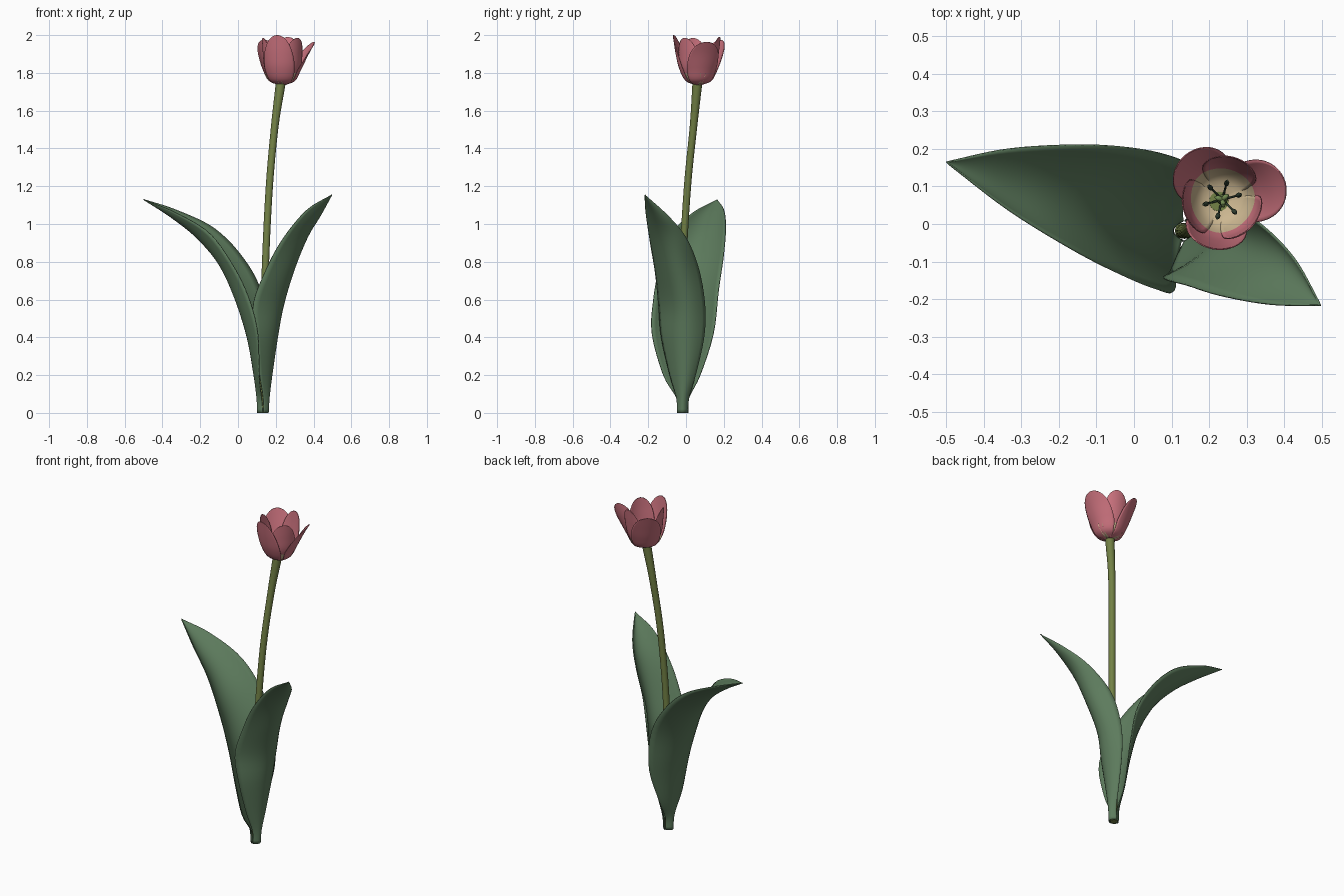
import bpy, bmesh, math
from mathutils import Vector

if "Cube" in bpy.data.objects:
    bpy.data.objects.remove(bpy.data.objects["Cube"])


def material(name, rgb):
    m = bpy.data.materials.new(name)
    m.diffuse_color = (*rgb, 1)
    m.use_nodes = True
    m.node_tree.nodes["Principled BSDF"].inputs["Base Color"].default_value = m.diffuse_color
    return m


PINK = material("petal pink", (0.60, 0.17, 0.21))
CREAM = material("petal base cream", (0.60, 0.47, 0.28))
LEAF = material("leaf green", (0.11, 0.20, 0.11))
STEM = material("stem green", (0.17, 0.22, 0.06))
PISTIL = material("pistil green", (0.16, 0.25, 0.08))
DARK = material("stamen dark", (0.03, 0.05, 0.03))


def spline(pts, t):
    """Catmull-Rom through pts, t in 0..1."""
    n = len(pts) - 1
    i = min(int(t * n), n - 1)
    f = t * n - i
    b, c = pts[i], pts[i + 1]
    a = pts[i - 1] if i > 0 else b * 2 - c
    d = pts[i + 2] if i + 2 <= n else c * 2 - b
    return (b * 2 + (c - a) * f + (a * 2 - b * 5 + c * 4 - d) * f * f
            + (b * 3 - a - c * 3 + d) * f ** 3) / 2


def sheet(name, rows, mats, closed=False, thickness=0, offset=0, mat_rule=None):
    """Smooth grid surface through rows of points."""
    bm = bmesh.new()
    vs = [[bm.verts.new(p) for p in row] for row in rows]
    cols = len(rows[0])
    for i in range(len(rows) - 1):
        for j in range(cols if closed else cols - 1):
            k = (j + 1) % cols
            f = bm.faces.new((vs[i][j], vs[i][k], vs[i + 1][k], vs[i + 1][j]))
            f.smooth = True
            if mat_rule:
                f.material_index = mat_rule(i / (len(rows) - 1))
    bmesh.ops.remove_doubles(bm, verts=bm.verts, dist=0.0003)
    me = bpy.data.meshes.new(name)
    bm.to_mesh(me)
    bm.free()
    ob = bpy.data.objects.new(name, me)
    bpy.context.collection.objects.link(ob)
    for m in mats:
        me.materials.append(m)
    if thickness:
        s = ob.modifiers.new("thickness", 'SOLIDIFY')
        s.thickness, s.offset = thickness, offset
        if mat_rule:
            s.material_offset = 1
    return ob


def tube(name, path, radii, mat, steps=30, sides=16):
    """Round tube along a path, closed at both ends."""
    pts = [Vector(p) for p in path]
    rad = [Vector((r, 0, 0)) for r in radii]
    rows = []
    for i in range(steps + 1):
        t = i / steps
        p, r = spline(pts, t), spline(rad, t).x
        d = (spline(pts, min(1, t + .01)) - spline(pts, max(0, t - .01))).normalized()
        u = Vector((0, 1, 0)).cross(d).normalized()
        v = d.cross(u)
        rows.append([p + (u * math.cos(a) + v * math.sin(a)) * r
                     for a in (2 * math.pi * j / sides for j in range(sides))])
    rows = [[spline(pts, 0)] * sides] + rows + [[spline(pts, 1)] * sides]
    ob = sheet(name, rows, [mat], closed=True)
    bpy.context.view_layer.objects.active = ob
    ob.select_set(True)
    bpy.ops.object.shade_smooth_by_angle(angle=math.radians(50))
    ob.select_set(False)
    return ob


# Stem
tube("stem", [(.13, -.018, 0), (.137, -.018, .4), (.146, -.015, .8), (.166, .008, 1.2),
              (.195, .04, 1.52), (.226, .06, 1.745)],
     [.021, .021, .019, .019, .02, .026], STEM)


# Leaves: each station is front edge, midrib, back edge
def leaf(name, stations, tip):
    cols = [[Vector(s[k:k + 3]) for s in stations] + [Vector(tip)] for k in (0, 3, 6)]
    rows = []
    for i in range(41):
        t = 1 - (1 - i / 40) ** 1.3
        f, m, b = (spline(c, t) for c in cols)
        c = m * 2 - (f + b) / 2
        rows.append([f * (1 - u) ** 2 + c * 2 * u * (1 - u) + b * u * u
                     for u in (j / 16 for j in range(17))])
    sheet(name, rows, [LEAF], thickness=.005)


leaf("left_leaf", [
    (.132, -.046, 0, .104, -.018, 0, .132, .010, 0),
    (.125, -.050, .08, .100, -.018, .08, .130, .015, .08),
    (.112, -.120, .20, .085, -.018, .20, .130, .075, .20),
    (.105, -.180, .42, .050, -.010, .40, .150, .145, .42),
    (.060, -.172, .60, -.015, .005, .61, .120, .172, .65),
    (-.02, -.140, .77, -.100, .040, .79, .020, .198, .83),
    (-.15, -.075, .95, -.220, .080, .93, -.13, .210, .98),
    (-.33, .035, 1.06, -.360, .115, 1.04, -.33, .20, 1.075)], (-.5, .165, 1.13))
leaf("right_leaf", [
    (.135, -.046, 0, .160, -.018, 0, .135, .010, 0),
    (.133, -.050, .08, .165, -.018, .08, .140, .015, .08),
    (.115, -.085, .20, .178, -.018, .20, .150, .050, .20),
    (.095, -.130, .40, .205, -.025, .40, .165, .095, .40),
    (.080, -.145, .57, .235, -.030, .57, .180, .100, .57),
    (.140, -.162, .74, .295, -.060, .76, .225, .068, .76),
    (.230, -.190, .91, .360, -.100, .93, .330, .005, .92),
    (.360, -.213, 1.07, .425, -.155, 1.045, .425, -.09, 1.04)], (.497, -.217, 1.155))

# Flower
BASE = Vector((.235, .065, 1.735))


def petal(name, angle, tip_r, tip_h, half_w, bulge, inner):
    a = math.radians(angle)
    rd, tg = Vector((math.cos(a), math.sin(a), 0)), Vector((-math.sin(a), math.cos(a), 0))
    prof = [Vector((r, h, 0)) for r, h in (
        (.008, .0), (.066 * bulge, .022), (.1 * bulge, .085),
        ((.1 * bulge + tip_r) / 2 + .002, .165), (tip_r, tip_h))]
    rows = []
    for i in range(25):
        t = 1 - (1 - i / 24) ** 1.6
        r, h, _ = spline(prof, t)
        k = min(1, t / .55)
        w = half_w * (.2 + .8 * math.sin(k * math.pi / 2))
        w *= math.sqrt(max(0, 1 - max(0, (t - .55) / .45) ** 2.2))
        cup = r * 1.05 + .012
        rows.append([BASE + rd * (r - cup * (1 - math.cos(s / cup)))
                     + tg * cup * math.sin(s / cup) + Vector((0, 0, h))
                     for s in (w * (j / 7 - 1) for j in range(15))])
    low = 2 if inner else 1      # slot 1 turns cream on the inside only
    sheet(name, rows, [PINK, PINK, CREAM], thickness=.003, offset=-1,
          mat_rule=lambda t: low if t < .27 else 0)


for n, (ang, r, h) in enumerate([(15, .175, .228), (130, .155, .24), (258, .135, .265)]):
    petal(f"outer_petal_{n + 1}", ang, r, h, .09, 1.0, False)
for n, (ang, r, h) in enumerate([(75, .118, .255), (195, .108, .25), (318, .108, .25)]):
    petal(f"inner_petal_{n + 1}", ang, r, h, .08, .93, True)

# Pistil with three-lobed stigma
tube("pistil", [BASE, BASE + Vector((0, 0, .05)), BASE + Vector((0, 0, .1))],
     [.013, .014, .009], PISTIL, 8, 12)
for k in range(3):
    a = math.radians(120 * k + 40)
    d = Vector((math.cos(a), math.sin(a), 0))
    top = BASE + Vector((0, 0, .1))
    tube(f"stigma_lobe_{k + 1}", [top, top + d * .012 + Vector((0, 0, .005)), top + d * .02],
         [.006, .007, .003], PISTIL, 6, 8)

# Stamens: thin filament with a thicker anther
for k in range(6):
    a = math.radians(60 * k + 15)
    d = Vector((math.cos(a), math.sin(a), 0))
    p = [BASE + d * r + Vector((0, 0, h)) for r, h in
         ((.01, .01), (.028, .03), (.038, .055), (.045, .075), (.052, .1))]
    tube(f"stamen_{k + 1}", p, [.003, .003, .003, .007, .003], DARK, 14, 8)
